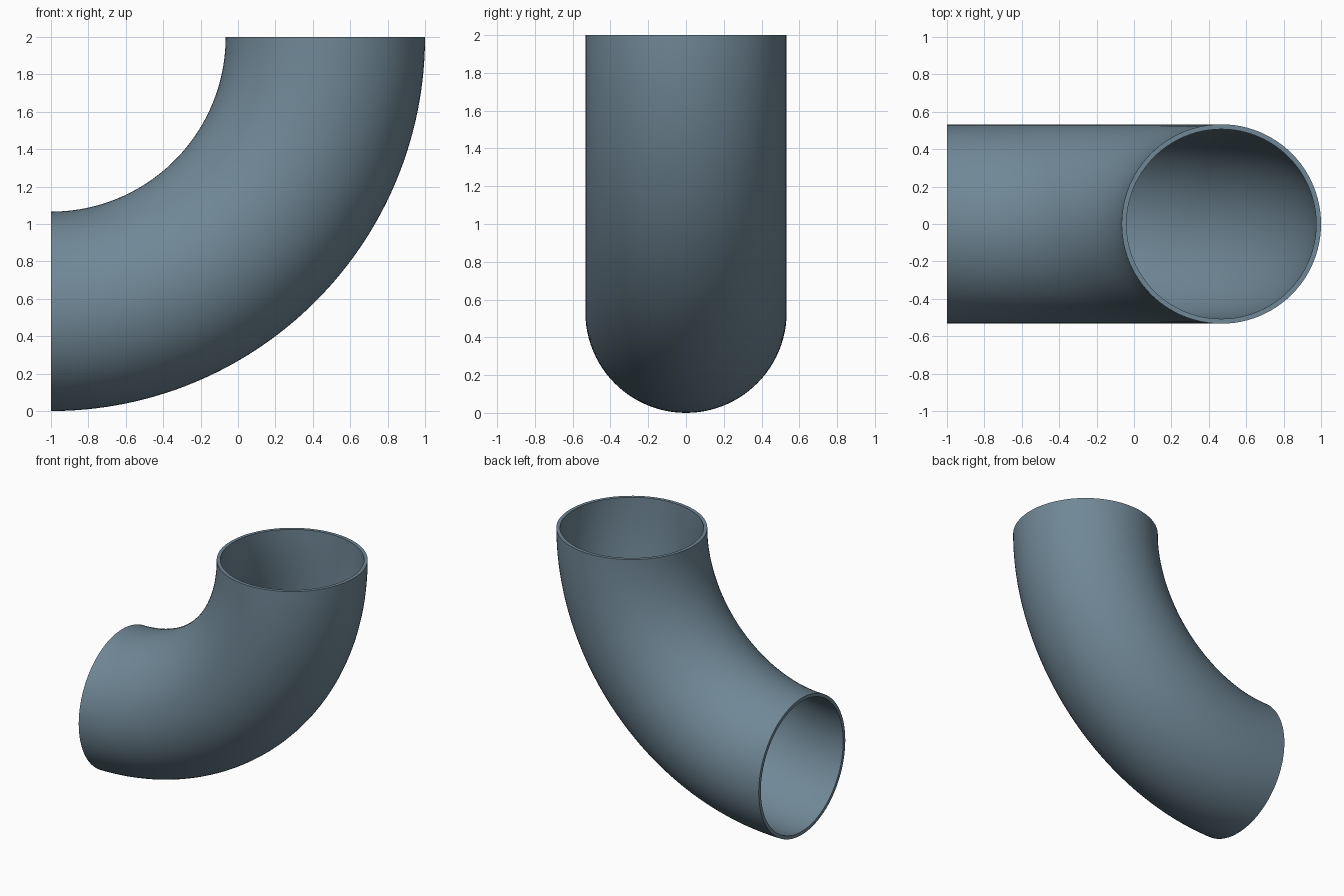
import bpy, bmesh
from math import sin, cos, pi

if "Cube" in bpy.data.objects:
    bpy.data.objects.remove(bpy.data.objects["Cube"])

BEND, OUTER, INNER = 1.467, 0.533, 0.507   # bend radius, pipe radii
CX, CZ = -1.0, 2.0                         # centre of the bend
SIDES, STEPS = 96, 64

bm = bmesh.new()


def ring(radius, a):
    """Circle of verts across the pipe at bend angle a."""
    verts = []
    for i in range(SIDES):
        t = 2 * pi * i / SIDES
        d = BEND + radius * cos(t)
        verts.append(bm.verts.new((CX + d * cos(a), radius * sin(t), CZ - d * sin(a))))
    return verts


def bridge(r1, r2):
    for i in range(SIDES):
        j = (i + 1) % SIDES
        bm.faces.new((r1[i], r1[j], r2[j], r2[i]))


# Outer and inner walls of the quarter bend
angles = [pi / 2 * k / STEPS for k in range(STEPS + 1)]
outer = [ring(OUTER, a) for a in angles]
inner = [ring(INNER, a) for a in angles]
for k in range(STEPS):
    bridge(outer[k], outer[k + 1])
    bridge(inner[k + 1], inner[k])

# Flat rims at both open ends
bridge(inner[0], outer[0])
bridge(outer[-1], inner[-1])

bmesh.ops.recalc_face_normals(bm, faces=bm.faces)
mesh = bpy.data.meshes.new("pipe_elbow")
bm.to_mesh(mesh)
bm.free()
elbow = bpy.data.objects.new("pipe_elbow", mesh)
bpy.context.collection.objects.link(elbow)

# Slate blue-grey
slate = bpy.data.materials.new("slate")
slate.diffuse_color = (0.163, 0.245, 0.308, 1)
slate.use_nodes = True
slate.node_tree.nodes["Principled BSDF"].inputs["Base Color"].default_value = slate.diffuse_color
mesh.materials.append(slate)

# Smooth walls, sharp rims
bpy.context.view_layer.objects.active = elbow
elbow.select_set(True)
bpy.ops.object.shade_smooth_by_angle(angle=pi / 6)
